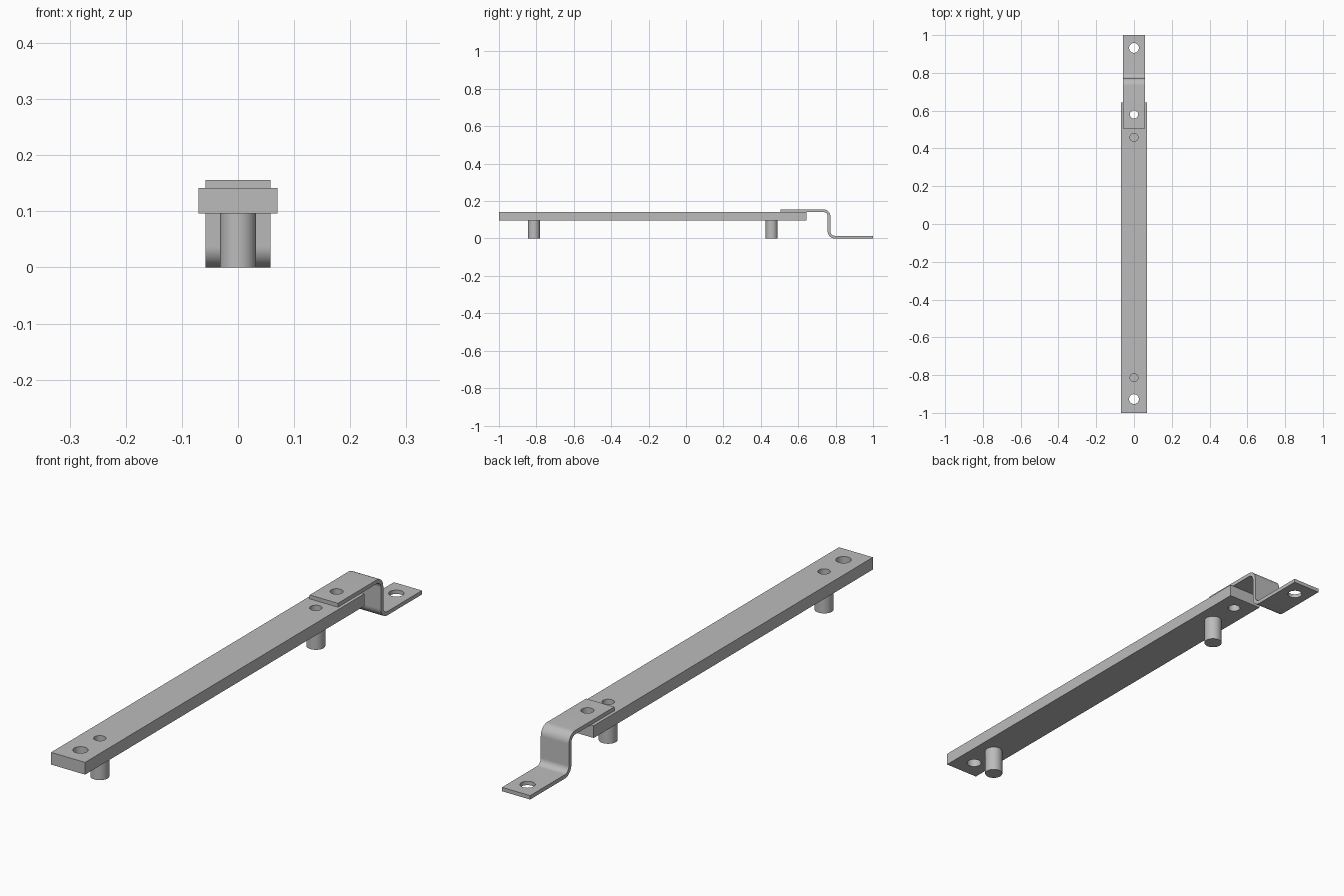
import bpy
import bmesh
from math import cos, sin, radians

cube = bpy.data.objects.get("Cube")
if cube:
    bpy.data.objects.remove(cube, do_unlink=True)

GREY = (0.5, 0.5, 0.5, 1)
steel = bpy.data.materials.new("grey steel")
steel.use_nodes = True
steel.diffuse_color = GREY
steel.node_tree.nodes["Principled BSDF"].inputs["Base Color"].default_value = GREY

TOP, BAR_TOP, BAR_BOTTOM = 0.156, 0.1415, 0.096
THICK = TOP - BAR_TOP


def extrude_profile(name, points, half_width):
    """Sweep a closed side profile (y, z) across x."""
    bm = bmesh.new()
    face = bm.faces.new([bm.verts.new((-half_width, y, z)) for y, z in points])
    result = bmesh.ops.extrude_face_region(bm, geom=[face])
    moved = [v for v in result["geom"] if isinstance(v, bmesh.types.BMVert)]
    bmesh.ops.translate(bm, verts=moved, vec=(2 * half_width, 0, 0))
    bmesh.ops.recalc_face_normals(bm, faces=bm.faces)
    mesh = bpy.data.meshes.new(name)
    bm.to_mesh(mesh)
    bm.free()
    obj = bpy.data.objects.new(name, mesh)
    bpy.context.collection.objects.link(obj)
    mesh.materials.append(steel)
    return obj


def cylinder(name, y, radius, bottom, top):
    bpy.ops.mesh.primitive_cylinder_add(vertices=48, radius=radius, depth=top - bottom,
                                        location=(0, y, (bottom + top) / 2))
    obj = bpy.context.object
    obj.name = name
    obj.data.materials.append(steel)
    return obj


def drill(obj, y, radius):
    """Cut a vertical hole right through a part."""
    cutter = cylinder("hole_cutter", y, radius, -0.1, 0.3)
    cutter.hide_render = True
    mod = obj.modifiers.new("hole", "BOOLEAN")
    mod.operation = "DIFFERENCE"
    mod.solver = "EXACT"
    mod.object = cutter
    bpy.context.view_layer.objects.active = obj
    bpy.ops.object.modifier_apply(modifier=mod.name)
    bpy.data.objects.remove(cutter, do_unlink=True)


def arc(centre, radius, start, end, steps=12):
    angles = [radians(start + (end - start) * i / steps) for i in range(steps + 1)]
    return [(centre[0] + radius * cos(a), centre[1] + radius * sin(a)) for a in angles]


# Long flat bar
bar = extrude_profile("bar", [(-1, BAR_BOTTOM), (0.643, BAR_BOTTOM),
                              (0.643, BAR_TOP), (-1, BAR_TOP)], 0.07)

# Stepped strap bent from sheet
outer, web = 0.038, 0.772
inner = outer - THICK
upper = (web - outer, TOP - outer)
lower = (web - THICK + outer, outer)
profile = ([(0.505, TOP)] + arc(upper, outer, 90, 0) + arc(lower, inner, 180, 270)
           + [(1, THICK), (1, 0)] + arc(lower, outer, 270, 180)
           + arc(upper, inner, 0, 90) + [(0.505, BAR_TOP)])
bracket = extrude_profile("bent_bracket", profile, 0.058)

# Pins under the bar, with smaller holes above them
pins = []
for name, y in (("front_pin", -0.813), ("rear_pin", 0.458)):
    drill(bar, y, 0.021)
    pins.append(cylinder(name, y, 0.032, 0, BAR_BOTTOM))

# Mounting holes and the shared fastening hole
drill(bar, -0.927, 0.026)
drill(bar, 0.58, 0.022)
drill(bracket, 0.58, 0.022)
drill(bracket, 0.932, 0.026)

# Smooth round surfaces, keep edges crisp
bpy.ops.object.select_all(action="DESELECT")
for obj in [bar, bracket] + pins:
    obj.select_set(True)
bpy.context.view_layer.objects.active = bar
bpy.ops.object.shade_smooth_by_angle(angle=radians(30))
